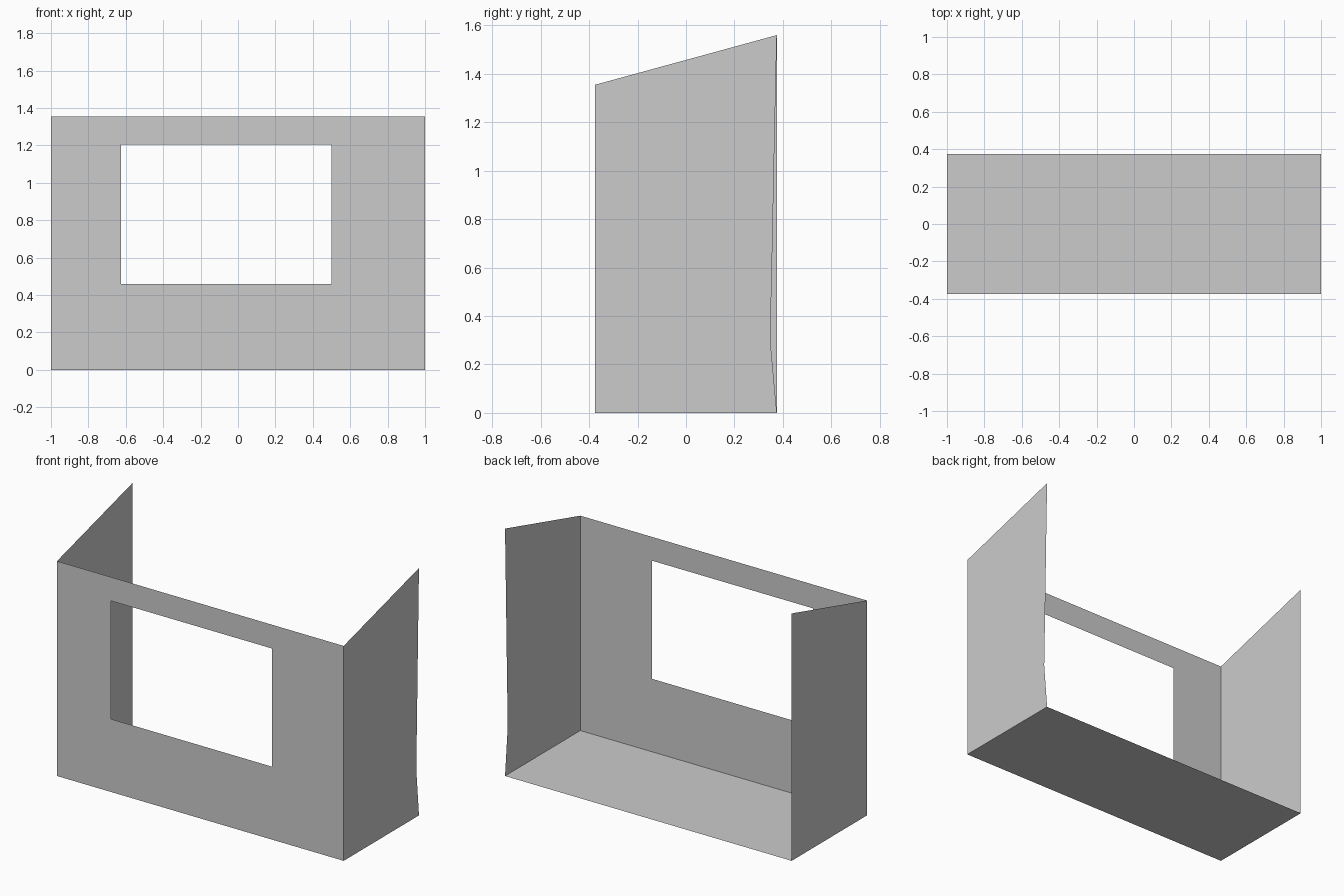
import bpy

cube = bpy.data.objects.get("Cube")
if cube:
    bpy.data.objects.remove(cube, do_unlink=True)

grey = bpy.data.materials.new("light_grey")
grey.use_nodes = True
grey.diffuse_color = (0.6, 0.6, 0.6, 1)
grey.node_tree.nodes["Principled BSDF"].inputs["Base Color"].default_value = (0.6, 0.6, 0.6, 1)

HALF_W, HALF_D = 1.0, 0.375
FRONT_H, BACK_H = 1.355, 1.56


def sheet(name, points, faces=None):
    """Make a thin sheet from corner points."""
    mesh = bpy.data.meshes.new(name)
    mesh.from_pydata(points, [], faces or [list(range(len(points)))])
    mesh.materials.append(grey)
    obj = bpy.data.objects.new(name, mesh)
    bpy.context.collection.objects.link(obj)
    return obj


def rectangle(x0, x1, z0, z1):
    return [(x, -HALF_D, z) for x, z in ((x0, z0), (x1, z0), (x1, z1), (x0, z1))]


# Floor
sheet("floor", [(-HALF_W, -HALF_D, 0), (HALF_W, -HALF_D, 0),
                (HALF_W, HALF_D, 0), (-HALF_W, HALF_D, 0)])

# Front wall: a ring of four faces around the window opening
outer = rectangle(-HALF_W, HALF_W, 0, FRONT_H)
opening = rectangle(-0.625, 0.5, 0.46, 1.205)
ring = [(i, (i + 1) % 4, (i + 1) % 4 + 4, i + 4) for i in range(4)]
sheet("front_wall", outer + opening, ring)

# Side walls with sloping tops; the left one has a slightly bowed back edge
bowed_edge = [(0.348, 0.3), (0.357, 0.7), (0.366, 1.15)]
for name, x, edge in (("left_wall", HALF_W, bowed_edge), ("right_wall", -HALF_W, [])):
    profile = [(-HALF_D, 0), (HALF_D, 0)] + edge + [(HALF_D, BACK_H), (-HALF_D, FRONT_H)]
    if x < 0:
        profile.reverse()
    sheet(name, [(x, y, z) for y, z in profile])
